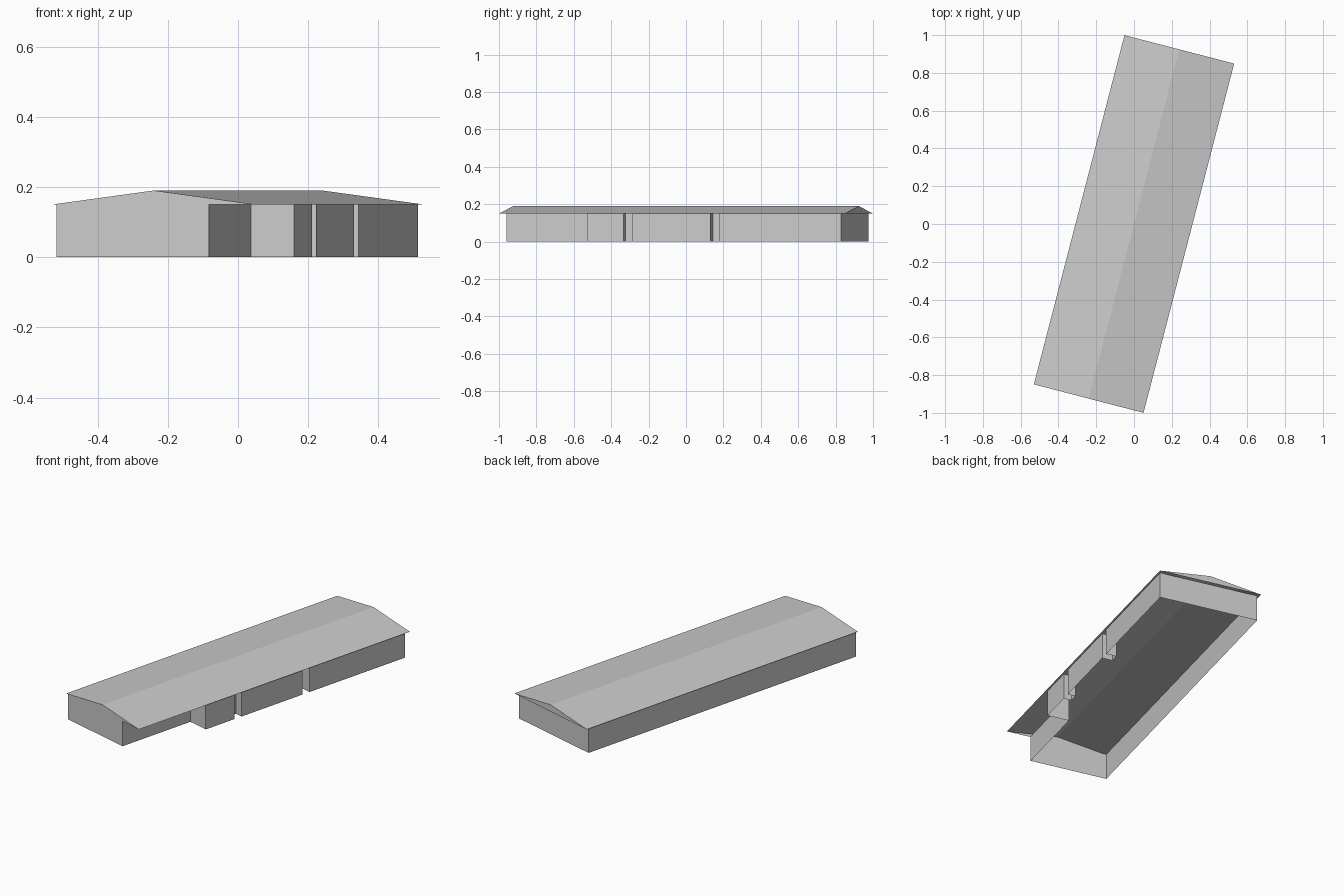
import bpy
import math
from mathutils import Matrix

if "Cube" in bpy.data.objects:
    bpy.data.objects.remove(bpy.data.objects["Cube"])

# Building axis is turned clockwise from +y; parts are modelled straight, then rotated
TURN = Matrix.Rotation(math.radians(-14.55), 4, 'Z')
ROOF_X, ROOF_Y = 0.30, 0.955
EAVE, RIDGE = 0.15, 0.19
WALL_TOP = 0.1515


def make_object(name, verts, faces):
    mesh = bpy.data.meshes.new(name)
    mesh.from_pydata(verts, [], faces)
    mesh.transform(TURN)
    mesh.update()
    obj = bpy.data.objects.new(name, mesh)
    bpy.context.collection.objects.link(obj)
    return obj


# Walls: one open-bottomed outline with a recessed porch and two door recesses
W = 0.288
SOUTH, NORTH = -0.951, 0.932
outline = [(-W, SOUTH), (0.161, SOUTH), (0.161, -0.473), (W, -0.473)]
for start, end, depth in [(-0.271, -0.221, 0.046), (0.209, 0.258, 0.06)]:
    outline += [(W, start), (W - depth, start), (W - depth, end), (W, end)]
outline += [(W, NORTH), (-W, NORTH)]
n = len(outline)
verts = [(x, y, z) for z in (0, WALL_TOP) for x, y in outline]
faces = [(i, (i + 1) % n, (i + 1) % n + n, i + n) for i in range(n)]
make_object("outer_walls", verts, faces)

# Roof: two thin slopes meeting at the ridge
profile = [(-ROOF_X, EAVE), (0, RIDGE), (ROOF_X, EAVE)]
verts = [(x, y, z) for y in (-ROOF_Y, ROOF_Y) for x, z in profile]
make_object("roof", verts, [(0, 1, 4, 3), (1, 2, 5, 4)])

# Gable triangles closing both ends of the roof
for name, side in (("front_gable", -1), ("back_gable", 1)):
    tri = [(x, side * ROOF_Y, z) for x, z in profile]
    make_object(name, tri, [(0, 2, 1) if side < 0 else (0, 1, 2)])
